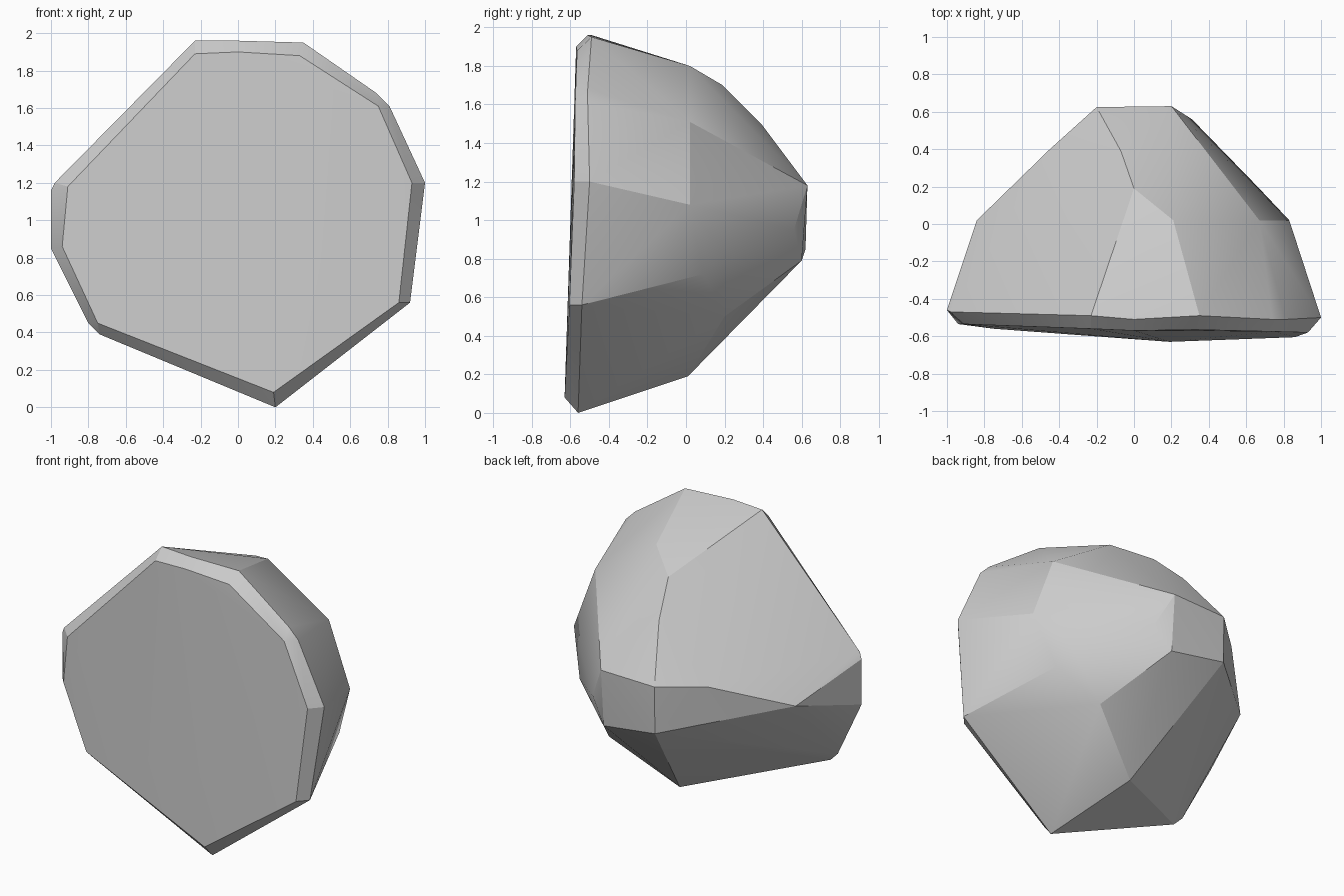
import bpy, bmesh, math

# Front facet of the boulder: (x, y, z) around its edge
front_facet = [
    (-0.23, -0.56, 1.89), (0.0, -0.57, 1.90), (0.33, -0.565, 1.88),
    (0.75, -0.575, 1.61), (0.93, -0.58, 1.20), (0.86, -0.605, 0.56),
    (0.19, -0.63, 0.08), (-0.75, -0.56, 0.45), (-0.94, -0.535, 0.86),
    (-0.91, -0.535, 1.18)]

# Widest rim, just behind the front facet, giving the narrow chamfer
rim = [
    (-0.23, -0.49, 1.96), (0.0, -0.51, 1.96), (0.35, -0.49, 1.95),
    (0.74, -0.51, 1.68), (0.81, -0.51, 1.61), (1.0, -0.50, 1.20),
    (0.92, -0.54, 0.56), (0.20, -0.56, 0.0), (-0.74, -0.50, 0.39),
    (-0.80, -0.49, 0.45), (-1.0, -0.46, 0.85), (-1.0, -0.46, 1.16),
    (-0.98, -0.47, 1.20)]

# Middle belt of corners where the sides turn toward the back
belt = [
    (0.21, 0.02, 1.80), (0.67, 0.02, 1.51), (0.83, 0.02, 1.08),
    (0.70, 0.09, 0.72), (0.44, 0.20, 0.50), (0.04, 0.01, 0.19),
    (-0.84, 0.02, 0.98), (0.0, 0.19, 1.70)]

# Blunt back
back = [
    (0.20, 0.63, 1.18), (-0.20, 0.625, 1.17), (-0.20, 0.62, 0.85),
    (0.20, 0.60, 0.79), (0.31, 0.56, 0.95), (0.66, 0.20, 0.83),
    (-0.45, 0.40, 1.15), (-0.07, 0.39, 1.50)]

# Boulder: faceted skin stretched over the corner rings
bm = bmesh.new()
for p in front_facet + rim + belt + back:
    bm.verts.new(p)
hull = bmesh.ops.convex_hull(bm, input=bm.verts)
inside = [v for v in bm.verts if not v.link_faces]
bmesh.ops.delete(bm, geom=inside, context='VERTS')
bmesh.ops.recalc_face_normals(bm, faces=bm.faces)

mesh = bpy.data.meshes.new("boulder")
bm.to_mesh(mesh)
bm.free()
boulder = bpy.data.objects.new("boulder", mesh)
bpy.context.collection.objects.link(boulder)

# Soft shading on shallow facets, crisp on strong edges
bpy.context.view_layer.objects.active = boulder
boulder.select_set(True)
bpy.ops.object.shade_smooth_by_angle(angle=math.radians(20))
